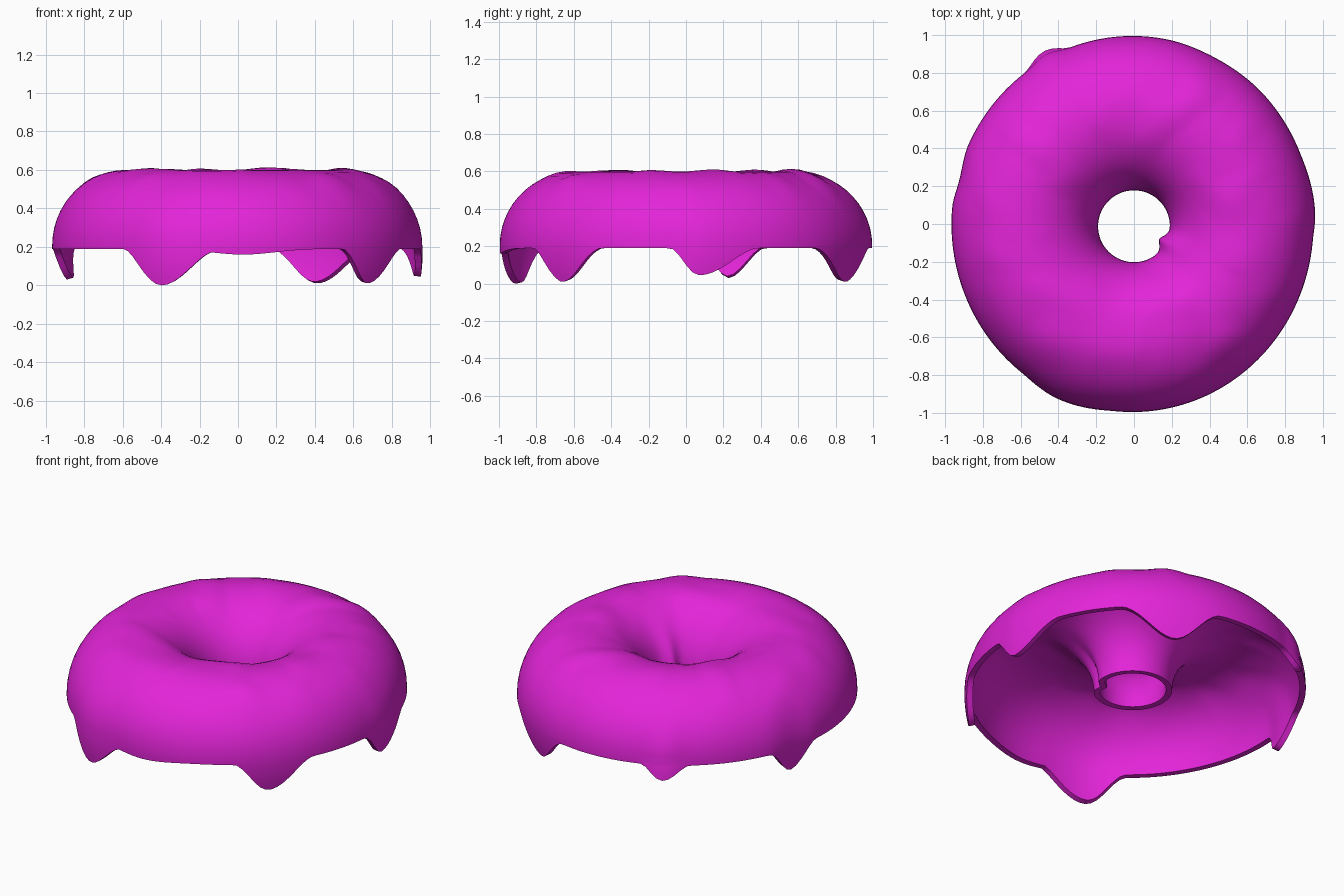
import bpy, bmesh, math
from mathutils import noise, Vector

if "Cube" in bpy.data.objects:
    bpy.data.objects.remove(bpy.data.objects["Cube"])

SEG, ARC, DROP = 180, 26, 6            # around, over the top, down the drips
RING, TUBE, EQ = 0.585, 0.395, 0.205   # ring radius, tube radius, height of the rim

# drips: angle, tip height, half width before tip, half width after tip, flare
DRIPS = [(246, 0.0, 14, 19, 0.03), (317, 0.01, 12, 16, 0.0), (4, 0.045, 9, 19, 0.02),
         (63, 0.01, 19, 16, -0.01), (118, 0.11, 8, 9, 0.045), (166, 0.03, 11, 9, -0.03)]


def rim(deg):
    """Height of the lower edge and outward flare at an angle."""
    z, flare = 0.19 - 0.03 * math.exp(-((deg - 272) / 14) ** 2), 0.0
    for a, tip, w0, w1, f in DRIPS:
        d = (deg - a + 180) % 360 - 180
        k = abs(d) / (w0 if d < 0 else w1)
        if k < 1:
            s = (0.5 + 0.5 * math.cos(math.pi * k)) ** 0.9
            z = min(z, 0.19 + (tip - 0.19) * s)
            flare = f * s
    return z, flare


def point(deg, j):
    """Point of the outer icing skin: inner hole edge (j=0) to drip edge."""
    a = math.radians(deg)
    z_low, flare = rim(deg)
    if j <= ARC:
        phi = math.pi * (1 - j / ARC)
        r, z = RING + TUBE * math.cos(phi), EQ + TUBE * math.sin(phi)
        if phi > math.pi / 2:              # small bulge into the hole
            d = (deg - 333 + 180) % 360 - 180
            r -= 0.04 * math.exp(-(d / 13) ** 2) * max(0, -math.cos(phi)) ** 3
        # gentle unevenness of the top
        n = noise.noise(Vector((r * math.cos(a) * 4, r * math.sin(a) * 4, 3)))
        z += 0.03 * max(0, n) * math.sin(phi) ** 2
        r += max(0, math.cos(phi)) ** 6 * flare * 0.5
    else:
        t = (j - ARC) / DROP
        z = EQ + (z_low - EQ) * t
        r = RING + TUBE + flare * (0.5 + 0.5 * t) - 0.7 * (EQ - z) ** 2
    g = max(0, (r - 0.19) / 0.79)
    return (r * (1 - 0.022 * g) * math.cos(a) - 0.008 * g,
            r * (1 + 0.016 * g) * math.sin(a) - 0.012 * (1 - g), z)


# icing skin as a grid wrapped round the ring
bm = bmesh.new()
rows = [[bm.verts.new(point(i * 360 / SEG, j)) for j in range(ARC + DROP + 1)]
        for i in range(SEG)]
for i in range(SEG):
    a, b = rows[i], rows[(i + 1) % SEG]
    for j in range(ARC + DROP):
        bm.faces.new((a[j], a[j + 1], b[j + 1], b[j]))
bm.normal_update()
if sum(f.normal.z for f in bm.faces) < 0:
    bmesh.ops.reverse_faces(bm, faces=bm.faces[:])
mesh = bpy.data.meshes.new("icing")
bm.to_mesh(mesh)
bm.free()
icing = bpy.data.objects.new("icing", mesh)
bpy.context.collection.objects.link(icing)

# thickness of the icing, inwards
solid = icing.modifiers.new("thickness", 'SOLIDIFY')
solid.thickness, solid.offset = 0.035, -1

pink = bpy.data.materials.new("magenta icing")
pink.diffuse_color = (0.77, 0.018, 0.69, 1)
pink.use_nodes = True
pink.node_tree.nodes["Principled BSDF"].inputs["Base Color"].default_value = pink.diffuse_color
mesh.materials.append(pink)

bpy.context.view_layer.objects.active = icing
icing.select_set(True)
bpy.ops.object.modifier_apply(modifier="thickness")
bpy.ops.object.shade_smooth_by_angle(angle=math.radians(50))
